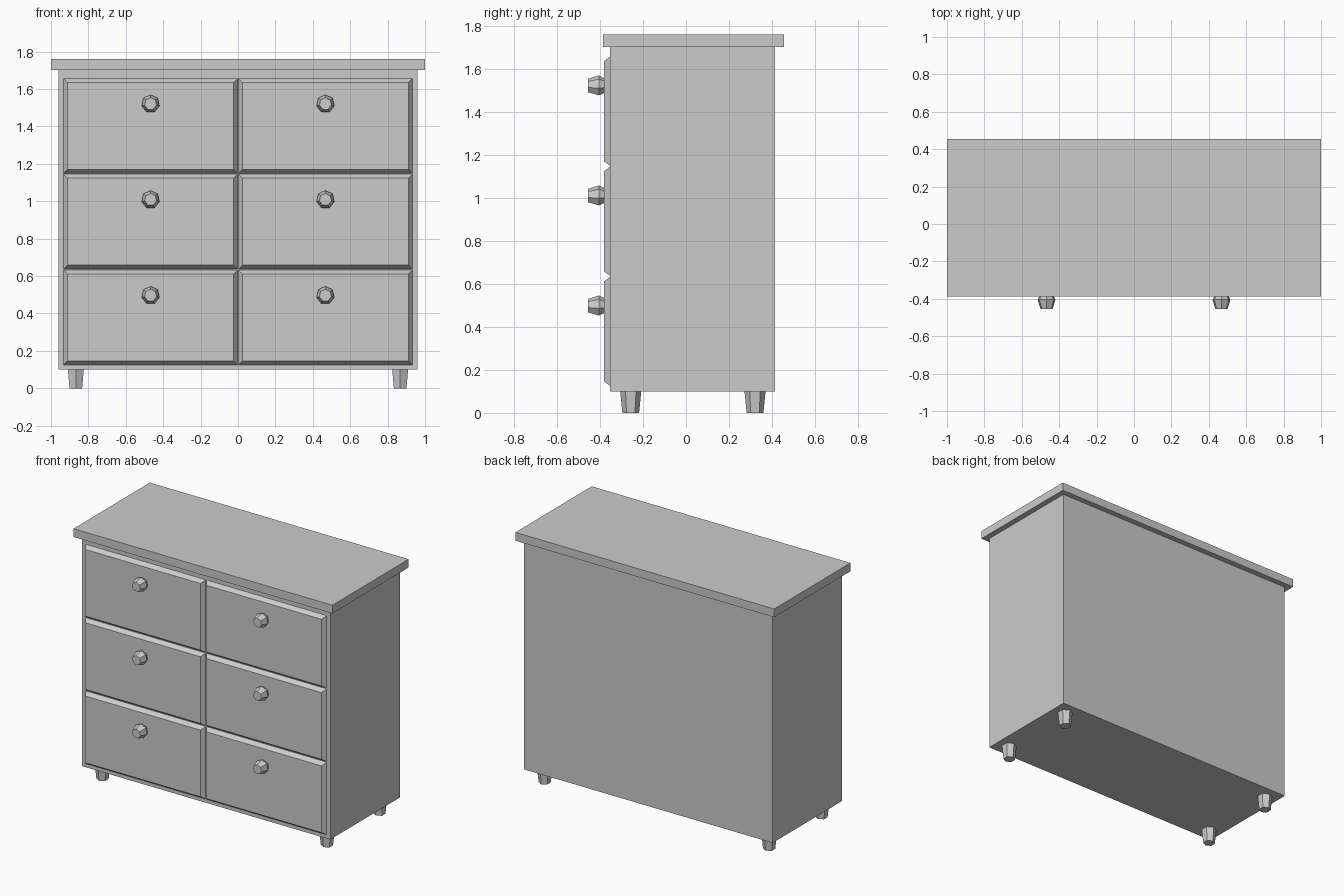
import bpy
import bmesh
from math import tau
from mathutils import Matrix, Vector

if "Cube" in bpy.data.objects:
    bpy.data.objects.remove(bpy.data.objects["Cube"], do_unlink=True)

GREY = (0.6, 0.6, 0.6, 1)
paint = bpy.data.materials.new("plain_grey")
paint.use_nodes = True
paint.diffuse_color = GREY
paint.node_tree.nodes["Principled BSDF"].inputs["Base Color"].default_value = GREY


def finish(name, bm):
    bmesh.ops.recalc_face_normals(bm, faces=bm.faces[:])
    mesh = bpy.data.meshes.new(name)
    bm.to_mesh(mesh)
    bm.free()
    mesh.materials.append(paint)
    obj = bpy.data.objects.new(name, mesh)
    bpy.context.collection.objects.link(obj)
    return obj


def box(name, low, high):
    low, high = Vector(low), Vector(high)
    bm = bmesh.new()
    bmesh.ops.create_cube(bm, size=1, matrix=Matrix.Translation((low + high) / 2)
                          @ Matrix.Diagonal((*(high - low), 1)))
    return finish(name, bm)


def lathe(name, profile, sides, location, rotation):
    """Closed faceted solid from (radius, height) rings around local z."""
    bm = bmesh.new()
    rings = []
    for radius, height in profile:
        rings.append([bm.verts.new(Matrix.Rotation(tau * i / sides, 3, 'Z')
                                   @ Vector((0, radius, height)))
                      for i in range(sides)])
    for a, b in zip(rings, rings[1:]):
        for i in range(sides):
            j = (i + 1) % sides
            bm.faces.new((a[i], a[j], b[j], b[i]))
    bm.faces.new(rings[0])
    bm.faces.new(rings[-1])
    bm.transform(Matrix.Translation(location) @ rotation)
    return finish(name, bm)


def drawer(name, x0, x1, z0, z1):
    """Drawer front whose outer edges slope back to the carcass."""
    bm = bmesh.new()
    rings = []
    for inset, y in ((0, -0.35), (0.023, -0.381)):
        rings.append([bm.verts.new((x, y, z)) for x, z in (
            (x0 + inset, z0 + inset), (x1 - inset, z0 + inset),
            (x1 - inset, z1 - inset), (x0 + inset, z1 - inset))])
    back, front = rings
    for i in range(4):
        j = (i + 1) % 4
        bm.faces.new((back[i], back[j], front[j], front[i]))
    bm.faces.new(front)
    bm.faces.new(back)
    return finish(name, bm)


# Carcass and overhanging top
box("carcass", (-0.96, -0.353, 0.1), (0.96, 0.415, 1.702))
box("top_board", (-1, -0.387, 1.702), (1, 0.455, 1.76))

# Tapered six-sided legs
for side, x in (("right", -0.867), ("left", 0.867)):
    for end, y in (("front", -0.257), ("back", 0.321)):
        lathe(f"{end}_{side}_leg", ((0.039, 0), (0.049, 0.1)), 6,
              (x, y, 0), Matrix.Identity(4))

# Two columns of three drawers, each with a faceted knob
KNOB = ((0.033, 0), (0.049, 0.05), (0.036, 0.075), (0.033, 0.08))
FACE_BACK = Matrix.Rotation(-tau / 4, 4, 'X') @ Matrix.Rotation(tau / 2, 4, 'Z')
PITCH = 0.512
for row, level in enumerate(("bottom", "middle", "top")):
    z = 0.123 + row * PITCH
    for side, x0 in (("right", -0.935), ("left", 0)):
        drawer(f"{level}_{side}_drawer", x0, x0 + 0.935, z, z + PITCH)
        lathe(f"{level}_{side}_knob", KNOB, 7,
              (x0 + 0.4675, -0.455, z + 0.374), FACE_BACK)
